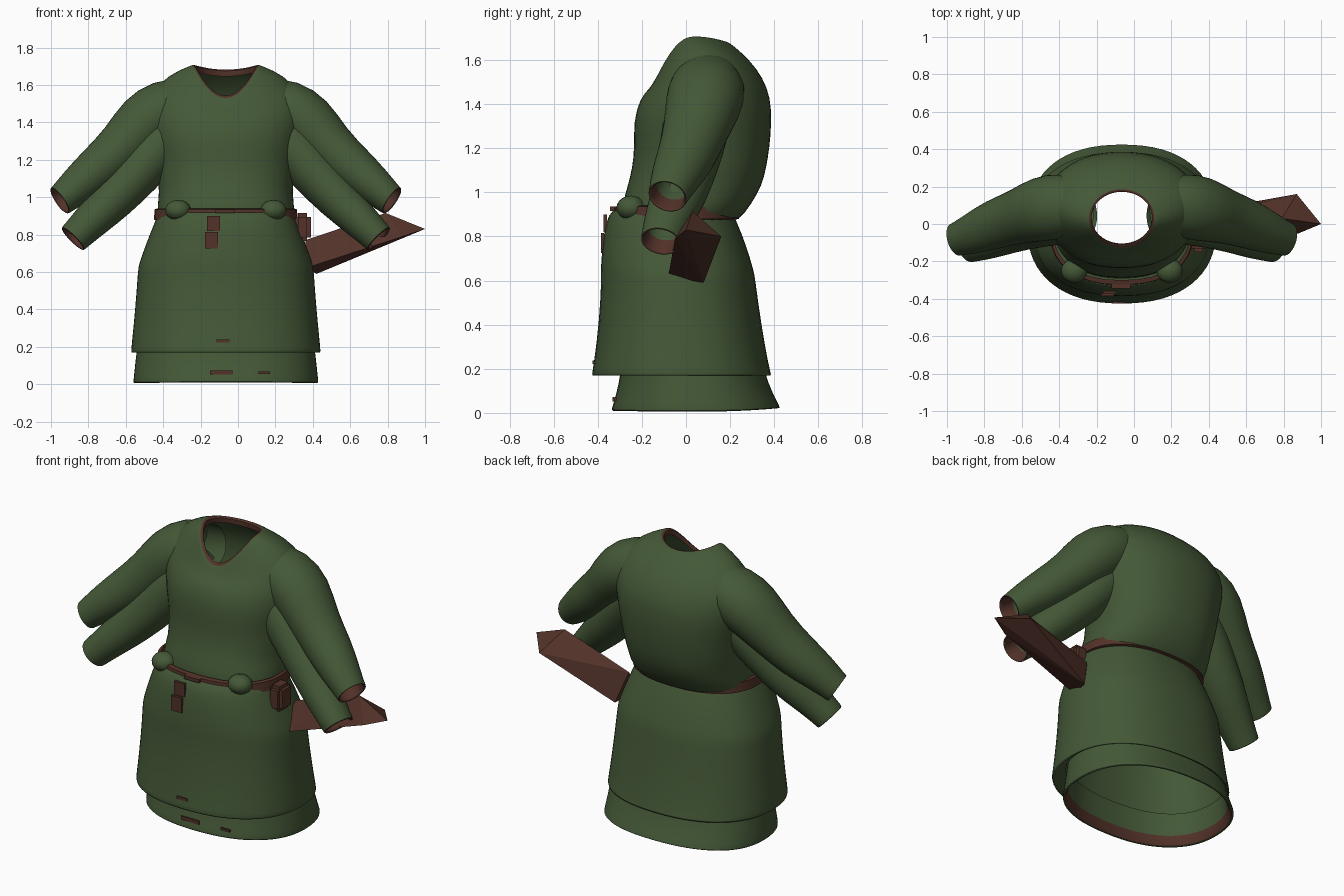
import bpy, bmesh
from math import sin, cos, pi
from mathutils import Vector

if "Cube" in bpy.data.objects:
    bpy.data.objects.remove(bpy.data.objects["Cube"])

MID = -0.065   # centre line of the garment
SEG = 32


def material(name, rgb):
    m = bpy.data.materials.new(name)
    m.use_nodes = True
    m.diffuse_color = (*rgb, 1)
    m.node_tree.nodes["Principled BSDF"].inputs["Base Color"].default_value = (*rgb, 1)
    return m


GREEN = material("green cloth", (0.058, 0.098, 0.038))
BROWN = material("brown leather", (0.085, 0.032, 0.022))


def finish(name, bm, mats, smooth=True, subdiv=0):
    mesh = bpy.data.meshes.new(name)
    bm.to_mesh(mesh)
    bm.free()
    for m in mats:
        mesh.materials.append(m)
    ob = bpy.data.objects.new(name, mesh)
    bpy.context.collection.objects.link(ob)
    if subdiv:
        ob.modifiers.new("smooth", "SUBSURF").levels = subdiv
        ob.modifiers["smooth"].render_levels = subdiv
    if smooth:
        bpy.ops.object.select_all(action="DESELECT")
        bpy.context.view_layer.objects.active = ob
        ob.select_set(True)
        bpy.ops.object.shade_smooth_by_angle(angle=1.0)
    return ob


def loft(name, rings, brown_bands=(), mats=(GREEN, BROWN), subdiv=1):
    """Skin open rings of points; listed bands become leather."""
    bm = bmesh.new()
    loops = [[bm.verts.new(p) for p in ring] for ring in rings]
    for i, (a, b) in enumerate(zip(loops, loops[1:])):
        for j in range(len(a)):
            k = (j + 1) % len(a)
            f = bm.faces.new((a[j], a[k], b[k], b[j]))
            f.material_index = 1 if i in brown_bands else 0
    return finish(name, bm, mats, subdiv=subdiv)


def body_ring(rx, front, back, z, z_front=None, z_back=None, power=2.3):
    """Rounded ring around the body whose front and back may dip."""
    cy, ry = (front + back) / 2, (back - front) / 2
    pts = []
    for j in range(SEG):
        c, s = cos(2 * pi * j / SEG), sin(2 * pi * j / SEG)
        end = z_front if s < 0 else z_back
        h = z + ((end if end is not None else z) - z) * s * s
        x = abs(c) ** (2 / power) * (1 if c > 0 else -1)
        y = abs(s) ** (2 / power) * (1 if s > 0 else -1)
        pts.append((MID + rx * x, cy + ry * y, h))
    return pts


# Torso, from loose waist hem up to the leather collar
loft("tunic_top", [
    body_ring(0.33, -0.26, 0.20, 0.88),
    body_ring(0.36, -0.29, 0.24, 0.87),
    body_ring(0.37, -0.29, 0.30, 0.95),
    body_ring(0.355, -0.265, 0.345, 1.03),
    body_ring(0.37, -0.245, 0.365, 1.11),
    body_ring(0.375, -0.235, 0.38, 1.2),
    body_ring(0.40, -0.24, 0.39, 1.32),
    body_ring(0.43, -0.21, 0.385, 1.43, power=2.1),
    body_ring(0.41, -0.165, 0.35, 1.55, 1.47, 1.52, 2),
    body_ring(0.31, -0.145, 0.29, 1.655, 1.505, 1.60, 2),
    body_ring(0.20, -0.135, 0.21, 1.70, 1.52, 1.67, 2),
    body_ring(0.175, -0.13, 0.185, 1.71, 1.525, 1.685, 2),
    body_ring(0.16, -0.105, 0.17, 1.705, 1.55, 1.68, 2),
    body_ring(0.165, -0.105, 0.175, 1.67, 1.52, 1.645, 2),
], brown_bands=(11, 12))

# Outer skirt, its hem folded back to the underskirt
loft("outer_skirt", [
    body_ring(0.34, -0.29, 0.19, 0.925),
    body_ring(0.36, -0.335, 0.205, 0.925),
    body_ring(0.38, -0.365, 0.23, 0.87),
    body_ring(0.425, -0.38, 0.275, 0.76),
    body_ring(0.468, -0.39, 0.31, 0.64),
    body_ring(0.472, -0.385, 0.315, 0.61),
    body_ring(0.485, -0.395, 0.34, 0.42),
    body_ring(0.505, -0.42, 0.375, 0.22),
    body_ring(0.51, -0.43, 0.39, 0.17),
    body_ring(0.505, -0.425, 0.385, 0.165),
    body_ring(0.47, -0.32, 0.35, 0.19),
])

# Underskirt with a leather band inside the hem
loft("underskirt", [
    body_ring(0.42, -0.26, 0.27, 0.6),
    body_ring(0.47, -0.29, 0.34, 0.25),
    body_ring(0.485, -0.305, 0.375, 0.13),
    body_ring(0.495, -0.335, 0.42, 0.03, 0.03, 0.04),
    body_ring(0.498, -0.34, 0.43, 0.008, 0.012, 0.022),
    body_ring(0.485, -0.33, 0.42, 0.0, 0.005, 0.02),
    body_ring(0.465, -0.305, 0.385, 0.05),
    body_ring(0.46, -0.29, 0.35, 0.2),
], brown_bands=(5,))

# Belt, mostly tucked under the blousing
loft("belt", [
    body_ring(0.365, -0.30, 0.22, 0.94),
    body_ring(0.38, -0.325, 0.24, 0.935),
    body_ring(0.385, -0.33, 0.24, 0.88),
    body_ring(0.365, -0.30, 0.22, 0.875),
], mats=(BROWN, BROWN), subdiv=0)


def sleeve(name, side, path):
    """Tapered open tube; path rows are distance from centre, y, z, radius."""
    pts = [Vector((MID + side * u, y, z)) for u, y, z, r in path]
    rings = []
    for i, p in enumerate(pts):
        t = (pts[min(i + 1, len(pts) - 1)] - pts[max(i - 1, 0)]).normalized()
        a = t.cross(Vector((0, 1, 0))).normalized()
        b = a.cross(t)
        r = path[i][3]
        rings.append([p + r * (cos(q) * a + 1.08 * sin(q) * b)
                      for q in (2 * pi * j / 20 for j in range(20))])
    # cuff lip and lining
    out = pts[-1] - pts[-2]
    out.normalize()
    for shrink, back in ((0.86, 0.0), (0.8, 0.06), (0.75, 0.25)):
        rings.append([pts[-1] + (v - pts[-1]) * shrink - out * back
                      for v in rings[len(path) - 1]])
    n = len(path)
    if side > 0:
        rings = [ring[::-1] for ring in rings]
    loft(name, rings, brown_bands=(n - 1, n))


UPPER = [(0.18, 0.10, 1.52, 0.12), (0.32, 0.10, 1.48, 0.165),
         (0.44, 0.08, 1.40, 0.165), (0.55, 0.04, 1.27, 0.135),
         (0.68, 0.0, 1.155, 0.125), (0.79, -0.05, 1.065, 0.105),
         (0.875, -0.08, 0.99, 0.085), (0.89, -0.085, 0.98, 0.085)]
LOWER = [(0.22, 0.06, 1.40, 0.13), (0.36, 0.04, 1.27, 0.145),
         (0.47, 0.01, 1.13, 0.13), (0.60, -0.03, 0.99, 0.118),
         (0.71, -0.08, 0.885, 0.102), (0.80, -0.11, 0.795, 0.087),
         (0.82, -0.115, 0.775, 0.087)]
for side, word in ((1, "left"), (-1, "right")):
    sleeve(word + "_upper_sleeve", side, UPPER)
    sleeve(word + "_lower_sleeve", side, LOWER)


def block(name, centre, size, mat, bevel=0.0):
    bm = bmesh.new()
    bmesh.ops.create_cube(bm, size=1)
    for v in bm.verts:
        v.co = Vector(centre) + Vector(a * b for a, b in zip(v.co, size))
    if bevel:
        bmesh.ops.bevel(bm, geom=bm.edges[:], offset=bevel, segments=2, affect="EDGES")
    return finish(name, bm, [mat], smooth=False)


# Belt tongue, buckle and hem patches
block("belt_tongue_top", (-0.132, -0.367, 0.86), (0.07, 0.016, 0.08), BROWN)
block("belt_tongue_tip", (-0.142, -0.378, 0.77), (0.07, 0.014, 0.09), BROWN)
block("buckle", (-0.07, -0.325, 0.925), (0.1, 0.04, 0.02), BROWN)
block("outer_hem_patch", (-0.08, -0.42, 0.23), (0.07, 0.009, 0.016), BROWN)
block("inner_hem_patch", (-0.09, -0.328, 0.062), (0.12, 0.009, 0.022), BROWN)
block("small_hem_patch", (0.14, -0.32, 0.062), (0.06, 0.009, 0.014), BROWN)

# Pouch hanging from the belt on the left side
block("belt_pouch", (0.345, -0.09, 0.84), (0.09, 0.12, 0.15), BROWN, 0.02)

# Gathered cloth bunches at the front of the waist
for side, word in ((1, "left"), (-1, "right")):
    bm = bmesh.new()
    bmesh.ops.create_uvsphere(bm, u_segments=16, v_segments=10, radius=1)
    for v in bm.verts:
        v.co = Vector((MID + side * 0.255 + v.co.x * 0.07,
                       -0.25 + v.co.y * 0.065, 0.93 + v.co.z * 0.055))
    finish(word + "_waist_gather", bm, [GREEN])

# Faceted scabbard, widening towards its pointed end
bm = bmesh.new()
for p in ((0.36, -0.08, 0.62), (0.42, 0.08, 0.59), (0.36, 0.03, 0.77),
          (1.0, 0.0, 0.83), (0.87, 0.16, 0.80), (0.79, 0.03, 0.915),
          (0.88, -0.05, 0.79)):
    bm.verts.new(p)
bmesh.ops.convex_hull(bm, input=bm.verts[:])
bmesh.ops.recalc_face_normals(bm, faces=bm.faces[:])
finish("scabbard", bm, [BROWN], smooth=False)
